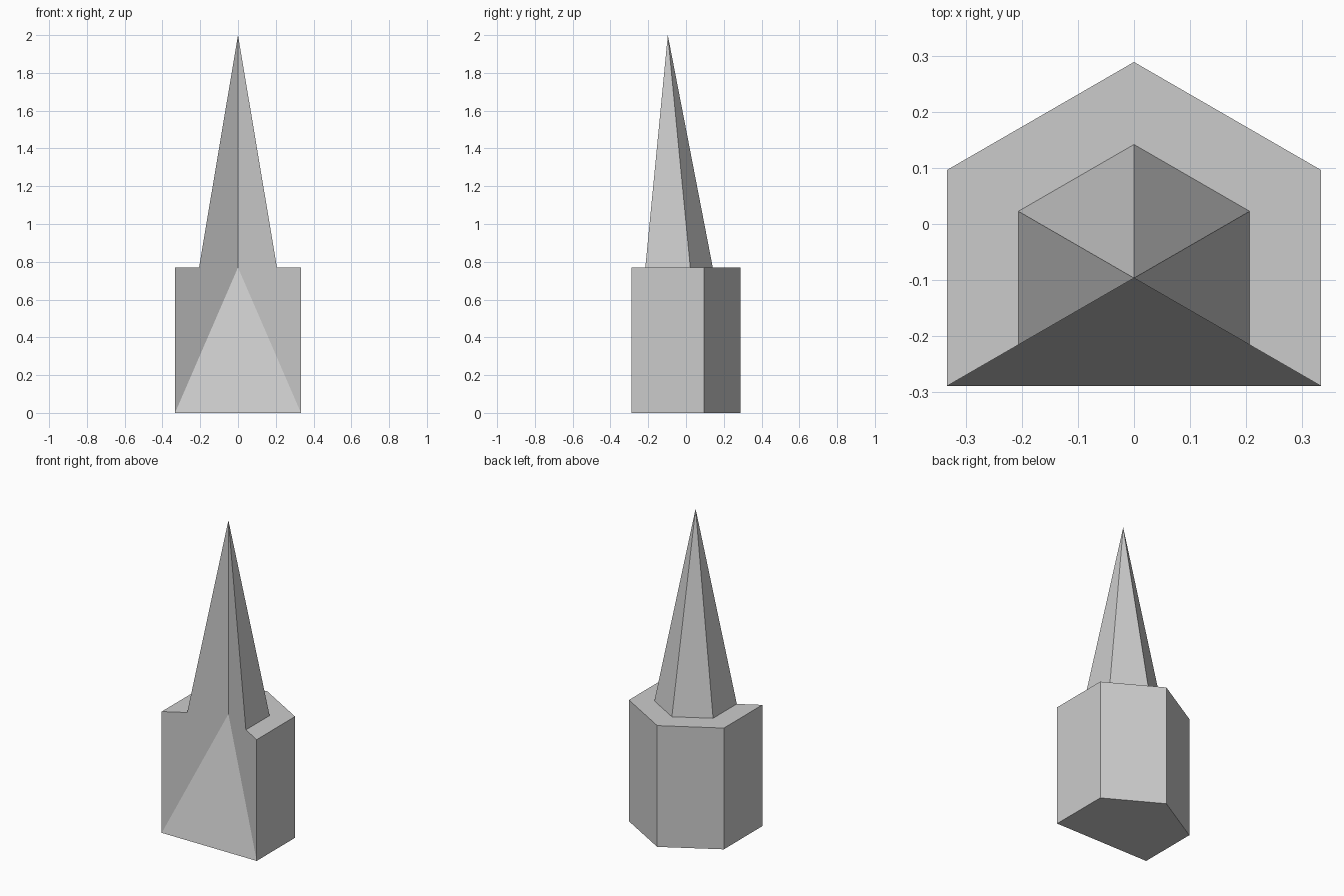
import bpy, bmesh
from math import sin, cos, radians

if "Cube" in bpy.data.objects:
    bpy.data.objects.remove(bpy.data.objects["Cube"])

R_BASE, R_SPIRE = 0.385, 0.238    # hexagon radii
CY = -0.0963                      # hexagon centre in y
Z_SHOULDER, Z_TIP = 0.77, 2.0

bm = bmesh.new()


def arc(radius, z):
    """Five hexagon corners, front right round the back to front left."""
    return [bm.verts.new((radius * cos(radians(a)), CY + radius * sin(radians(a)), z))
            for a in range(-30, 211, 60)]


bottom = arc(R_BASE, 0)
top = arc(R_BASE, Z_SHOULDER)
inner = arc(R_SPIRE, Z_SHOULDER)
core = bm.verts.new((0, CY, Z_SHOULDER))
tip = bm.verts.new((0, CY, Z_TIP))

# Base sides, shoulder ledge and spire sides
for i in range(4):
    j = i + 1
    bm.faces.new((bottom[i], bottom[j], top[j], top[i]))
    bm.faces.new((top[i], top[j], inner[j], inner[i]))
    bm.faces.new((inner[i], inner[j], tip))

# Flat walls of the front notch, running from base up into spire
bm.faces.new((core, bottom[0], top[0], inner[0]))
bm.faces.new((core, inner[0], tip))
bm.faces.new((bottom[4], core, inner[4], top[4]))
bm.faces.new((inner[4], core, tip))

# Sloping front triangle and underside
bm.faces.new((bottom[4], bottom[0], core))
bm.faces.new(bottom[::-1])

bmesh.ops.recalc_face_normals(bm, faces=bm.faces[:])
mesh = bpy.data.meshes.new("notched_spire")
bm.to_mesh(mesh)
bm.free()
obj = bpy.data.objects.new("notched_spire", mesh)
bpy.context.collection.objects.link(obj)
